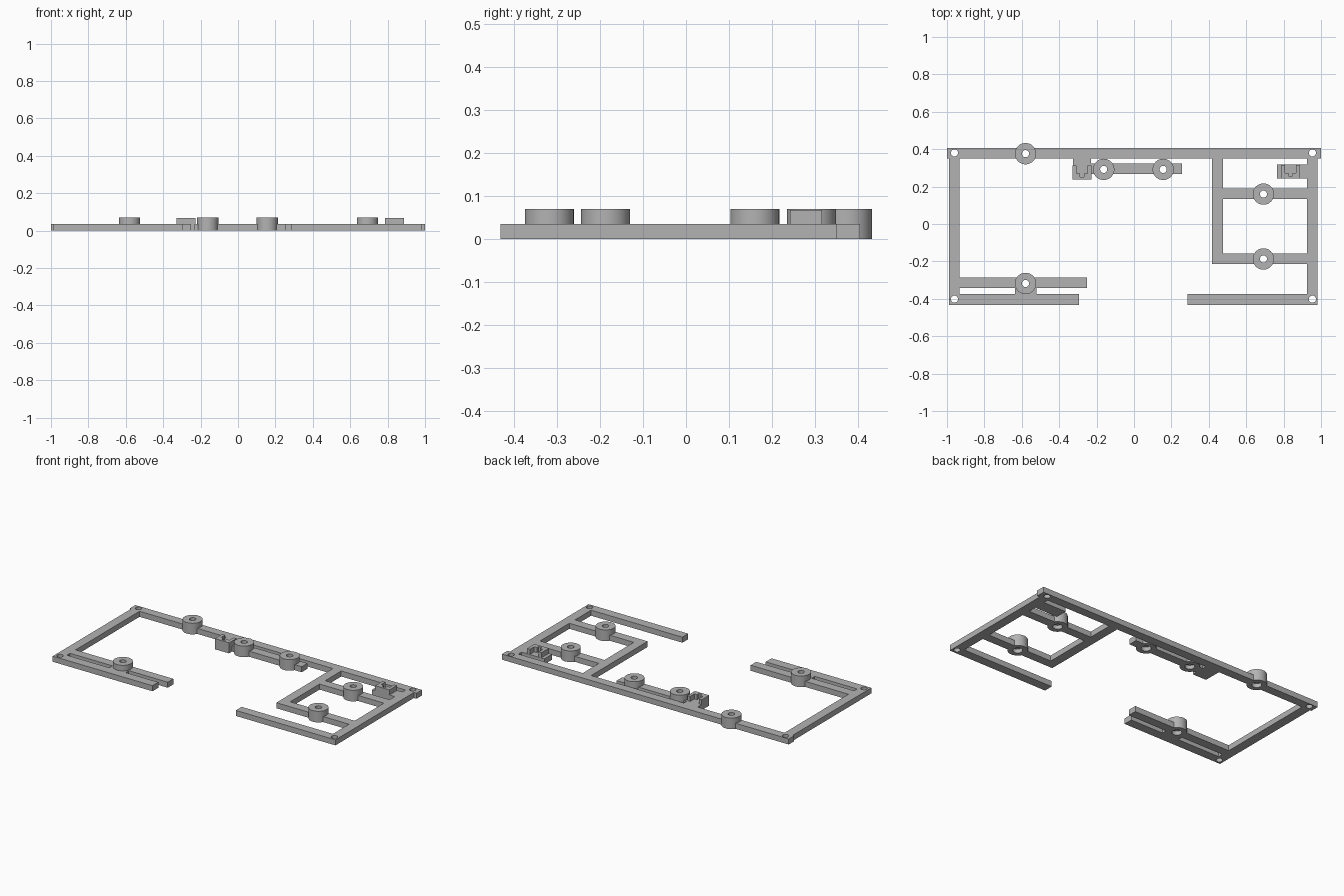
import bpy, bmesh, math
from mathutils import Matrix, Vector

if "Cube" in bpy.data.objects:
    bpy.data.objects.remove(bpy.data.objects["Cube"], do_unlink=True)

RAIL = 0.035      # thickness of the flat frame
BOSS = 0.07       # top of the bosses
BLOCK = 0.067     # top of the holders

grey = bpy.data.materials.new("grey plastic")
grey.use_nodes = True
colour = (0.45, 0.45, 0.45, 1)
grey.diffuse_color = colour
grey.node_tree.nodes["Principled BSDF"].inputs["Base Color"].default_value = colour


def finish(name, bm):
    bmesh.ops.recalc_face_normals(bm, faces=bm.faces)
    mesh = bpy.data.meshes.new(name)
    bm.to_mesh(mesh)
    bm.free()
    mesh.materials.append(grey)
    ob = bpy.data.objects.new(name, mesh)
    bpy.context.collection.objects.link(ob)
    return ob


def prism(name, outline, z0, z1):
    bm = bmesh.new()
    face = bm.faces.new([bm.verts.new((x, y, z0)) for x, y in outline])
    top = bmesh.ops.extrude_face_region(bm, geom=[face])["geom"]
    bmesh.ops.translate(bm, vec=Vector((0, 0, z1 - z0)),
                        verts=[v for v in top if isinstance(v, bmesh.types.BMVert)])
    return finish(name, bm)


def bar(name, x0, x1, y0, y1, z0=0, z1=RAIL):
    return prism(name, [(x0, y0), (x1, y0), (x1, y1), (x0, y1)], z0, z1)


def cylinders(name, spots, radius, z0, z1):
    bm = bmesh.new()
    for x, y in spots:
        bmesh.ops.create_cone(bm, cap_ends=True, segments=48, radius1=radius,
                              radius2=radius, depth=z1 - z0,
                              matrix=Matrix.Translation((x, y, (z0 + z1) / 2)))
    return finish(name, bm)


parts = [
    # outer frame
    bar("back_rail", -1, 1, 0.35, 0.405),
    bar("right_rail", -0.99, -0.932, -0.432, 0.36),
    bar("left_rail", 0.924, 0.982, -0.432, 0.36),
    bar("front_right_rail", -0.99, -0.294, -0.432, -0.374),
    bar("front_left_rail", 0.287, 0.982, -0.432, -0.374),
    # inner rails
    bar("inner_front_rail", -0.94, -0.25, -0.343, -0.287),
    bar("rail_bridge", -0.636, -0.522, -0.38, -0.335),
    bar("middle_rail", 0.417, 0.475, -0.214, 0.36),
    bar("upper_cross_rail", 0.47, 0.93, 0.134, 0.19),
    bar("lower_cross_rail", 0.47, 0.93, -0.214, -0.158),
    bar("boss_strip", -0.24, 0.257, 0.267, 0.323),
    # holder bases
    bar("right_holder_base", -0.326, -0.23, 0.238, 0.36),
    bar("left_holder_base", 0.765, 0.93, 0.242, 0.318),
]

# bosses
bosses = [(-0.58, 0.376), (-0.58, -0.318), (-0.162, 0.292),
          (0.156, 0.292), (0.692, 0.16), (0.692, -0.187)]
for i, spot in enumerate(bosses):
    parts.append(cylinders(f"boss_{i + 1}", [spot], 0.057, 0, BOSS))

# drill screw holes and the wider recesses underneath
corners = [(x, y) for x in (-0.96, 0.954) for y in (0.38, -0.402)]
cutters = [cylinders("hole_cutter", bosses + corners, 0.019, -0.05, 0.15),
           cylinders("recess_cutter", bosses, 0.028, -0.05, 0.025)]
for ob in parts:
    bpy.context.view_layer.objects.active = ob
    for cutter in cutters:
        mod = ob.modifiers.new("drill", "BOOLEAN")
        mod.operation = "DIFFERENCE"
        mod.solver = "EXACT"
        mod.object = cutter
        bpy.ops.object.modifier_apply(modifier=mod.name)
for cutter in cutters:
    bpy.data.objects.remove(cutter, do_unlink=True)

# slotted holders: half outline mirrored about the slot centre
half = [(0.05, 0), (0.05, 0.074), (0.03, 0.074), (0.03, 0.032),
        (0.011, 0.032), (0.011, 0.014)]
outline = half + [(-x, y) for x, y in reversed(half)]
for name, cx, cy in (("right_holder", -0.278, 0.238), ("left_holder", 0.837, 0.242)):
    parts.append(prism(name, [(cx + x, cy + y) for x, y in outline], RAIL, BLOCK))

bpy.ops.object.select_all(action="DESELECT")
for ob in parts:
    ob.select_set(True)
bpy.context.view_layer.objects.active = parts[0]
bpy.ops.object.shade_smooth_by_angle(angle=math.radians(30))
